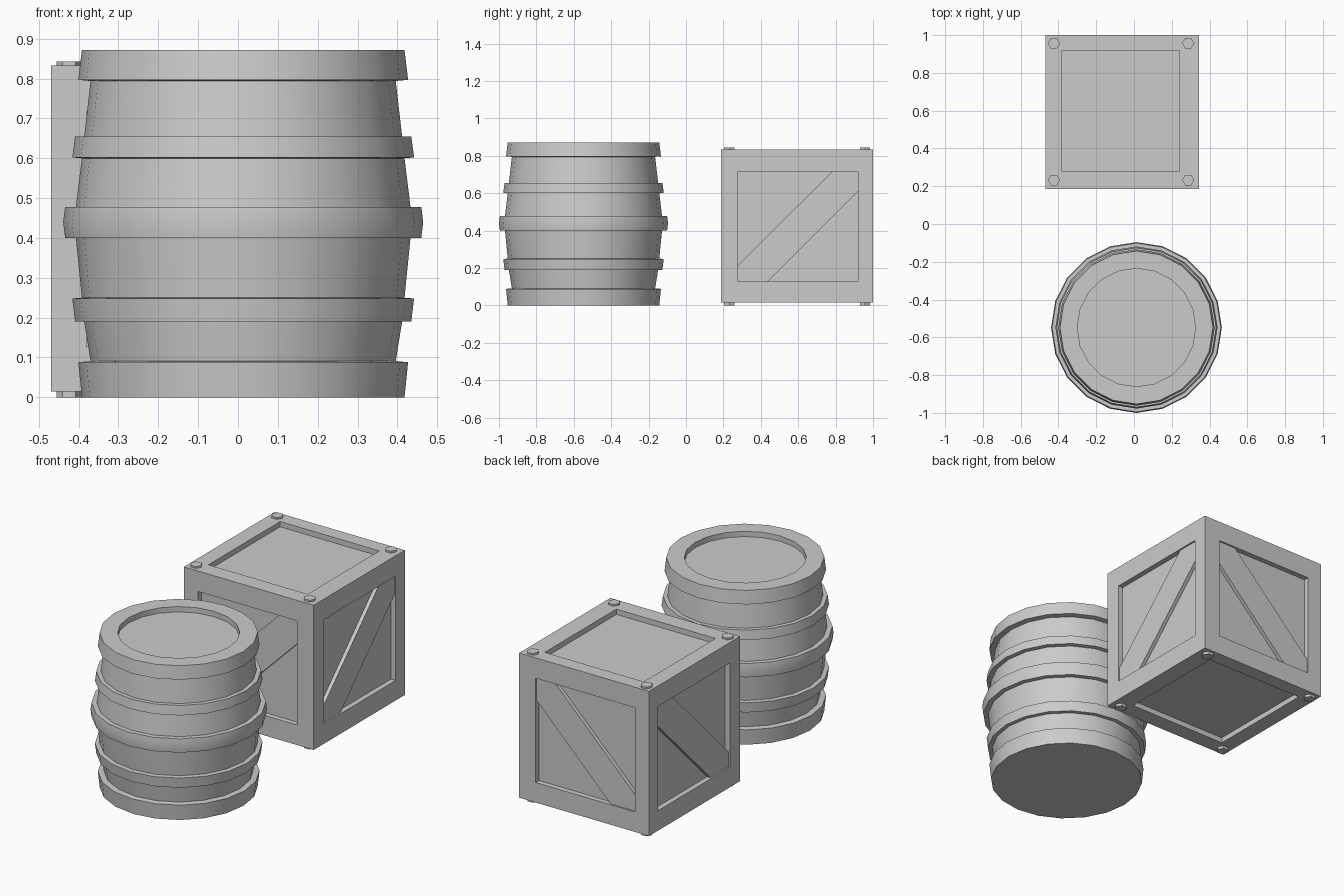
import bpy, bmesh, math
from mathutils import Vector

if "Cube" in bpy.data.objects:
    bpy.data.objects.remove(bpy.data.objects["Cube"])


def finish(bm, name, smooth=False):
    bmesh.ops.recalc_face_normals(bm, faces=bm.faces[:])
    mesh = bpy.data.meshes.new(name)
    bm.to_mesh(mesh)
    bm.free()
    ob = bpy.data.objects.new(name, mesh)
    bpy.context.collection.objects.link(ob)
    if smooth:
        bpy.ops.object.select_all(action='DESELECT')
        ob.select_set(True)
        bpy.context.view_layer.objects.active = ob
        bpy.ops.object.shade_smooth_by_angle(angle=math.radians(30))
    return ob


def lathe(name, profile, center, sides):
    bm = bmesh.new()
    rings = []
    for r, z in profile:
        rings.append([bm.verts.new((center[0] + r * math.cos(2 * math.pi * i / sides),
                                    center[1] + r * math.sin(2 * math.pi * i / sides), z))
                      for i in range(sides)])
    for a, b in zip(rings, rings[1:]):
        for i in range(sides):
            j = (i + 1) % sides
            bm.faces.new((a[i], a[j], b[j], b[i]))
    bm.faces.new(rings[0])
    bm.faces.new(rings[-1])
    return finish(bm, name, True)


# Barrel: staves and five hoops in one profile, shallow recess in the lid
barrel_profile = [
    (0.405, 0.0), (0.414, 0.088), (0.383, 0.091),
    (0.399, 0.19), (0.422, 0.19), (0.429, 0.248), (0.405, 0.25),
    (0.420, 0.40), (0.447, 0.40), (0.452, 0.44), (0.447, 0.478), (0.420, 0.478),
    (0.405, 0.60), (0.429, 0.602), (0.422, 0.655), (0.399, 0.655),
    (0.383, 0.794), (0.414, 0.797), (0.405, 0.872),
    (0.313, 0.872), (0.313, 0.842)]
lathe("barrel", barrel_profile, (0.013, -0.548), 20)

# Crate: box with a recessed panel on each of its six sides
LO, HI = Vector((-0.469, 0.186, 0.015)), Vector((0.343, 1.0, 0.833))
PLO, PHI = Vector((-0.380, 0.279, 0.128)), Vector((0.240, 0.919, 0.717))
MID = (LO + HI) / 2
DEPTH = 0.03

bm = bmesh.new()
bmesh.ops.create_cube(bm, size=1)
for v in bm.verts:
    v.co = Vector([HI[k] if v.co[k] > 0 else LO[k] for k in range(3)])
bm.normal_update()
for face in bm.faces[:]:
    n = face.normal.copy()
    axis = max(range(3), key=lambda k: abs(n[k]))
    bmesh.ops.inset_individual(bm, faces=[face], thickness=0.05)
    for v in face.verts:
        for k in range(3):
            if k != axis:
                v.co[k] = PHI[k] if v.co[k] > MID[k] else PLO[k]
    ext = bmesh.ops.extrude_discrete_faces(bm, faces=[face])
    for v in ext['faces'][0].verts:
        v.co -= n * DEPTH
finish(bm, "crate_frame")


# Diagonal planks, clipped to the panel corners
def brace(name, axis, sign):
    u = 1 - axis
    a, b, c, d = PLO[u], PHI[u], PLO[2], PHI[2]
    cut = 0.088
    s = (d - c) - cut + 0.003
    outline = [(a, c), (a + 0.159, c), (b, c + (b - a) - 0.159),
               (b, d), (a + s, d), (a, c + cut)]
    surface = HI[axis] if sign > 0 else LO[axis]
    bm = bmesh.new()
    loops = []
    for depth in (DEPTH, 0.009):
        ring = []
        for p, z in outline:
            co = [0, 0, z]
            co[u] = p
            co[axis] = surface - sign * depth
            ring.append(bm.verts.new(co))
        loops.append(ring)
        bm.faces.new(ring)
    for i in range(6):
        j = (i + 1) % 6
        bm.faces.new((loops[0][i], loops[0][j], loops[1][j], loops[1][i]))
    finish(bm, name)


for name, axis, sign in (("right", 0, 1), ("left", 0, -1), ("back", 1, 1), ("front", 1, -1)):
    brace(name + "_brace", axis, sign)

# Hexagonal bolt heads at the top and bottom corners
for label, z0, z1 in (("top", 0.831, 0.843), ("bottom", 0.0, 0.017)):
    for x in (-0.424, 0.287):
        for y in (0.232, 0.957):
            bolt = lathe(label + "_bolt", [(0.032, z0), (0.032, z1)], (x, y), 6)
